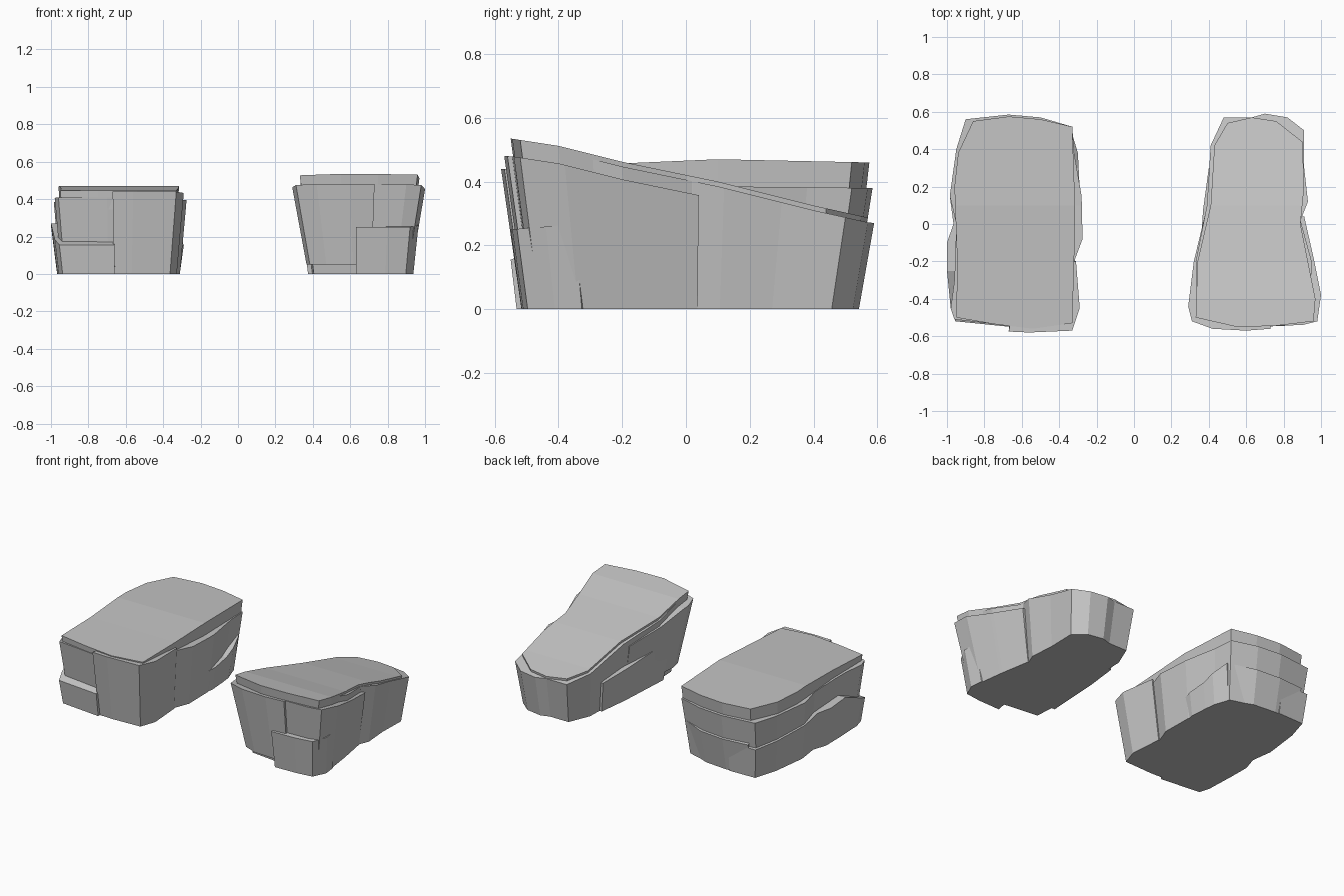
import bpy
import bmesh

cube = bpy.data.objects.get("Cube")
if cube:
    bpy.data.objects.remove(cube, do_unlink=True)

stone = bpy.data.materials.new("grey stone")
stone.use_nodes = True
stone.diffuse_color = (0.55, 0.55, 0.55, 1)
stone.node_tree.nodes["Principled BSDF"].inputs["Base Color"].default_value = (0.55, 0.55, 0.55, 1)


def height(profile, y):
    """Height of a surface profile made of (y, z) points."""
    if y <= profile[0][0]:
        return profile[0][1]
    for (y0, z0), (y1, z1) in zip(profile, profile[1:]):
        if y <= y1:
            return z0 + (z1 - z0) * (y - y0) / (y1 - y0)
    return profile[-1][1]


def chunk(name, centre, outline, profile, drop=0.0, bottom=0.0, thick=None, taper=(0.4, 0.25)):
    """Slab following a sloping top and narrowing downwards about the rock's centre."""
    bm = bmesh.new()
    base = bm.faces.new([bm.verts.new((x, y, 0)) for x, y in outline])
    res = bmesh.ops.extrude_face_region(bm, geom=[base])
    for v in res["geom"]:
        if isinstance(v, bmesh.types.BMVert):
            v.co.z = 1
    # crease lines where the top surface bends
    for y, _ in profile[1:-1]:
        bmesh.ops.bisect_plane(bm, geom=bm.verts[:] + bm.edges[:] + bm.faces[:],
                               plane_co=(0, y, 0), plane_no=(0, 1, 0))
    for v in bm.verts:
        top = height(profile, v.co.y) - drop
        if v.co.z > 0.5:
            v.co.z = top
        else:
            low = top - thick if thick else bottom
            v.co.x = centre + (v.co.x - centre) * (1 - taper[0] * (top - low))
            v.co.y *= 1 - taper[1] * (top - low)
            v.co.z = low
    bmesh.ops.recalc_face_normals(bm, faces=bm.faces[:])
    mesh = bpy.data.meshes.new(name)
    bm.to_mesh(mesh)
    bm.free()
    mesh.materials.append(stone)
    obj = bpy.data.objects.new(name, mesh)
    bpy.context.collection.objects.link(obj)


# Sloping rock
c = 0.66
slope = [(-.55, .535), (-.4, .512), (-.2, .462), (.1, .40), (.4, .325), (.58, .285)]
chunk("sloping_rock_cap", c,
      [(.33, -.5), (.55, -.55), (.75, -.545), (.96, -.52), (.97, -.4), (.92, -.15), (.89, 0),
       (.91, .2), (.9, .44), (.76, .55), (.63, .57), (.5, .54), (.43, .42), (.41, .1), (.34, -.2)],
      slope, thick=.1)
chunk("sloping_rock_body", c,
      [(.34, -.5), (.7, -.54), (.94, -.5), (.95, -.2), (.89, .02), (.93, .12), (.91, .3), (.91, .5),
       (.82, .57), (.7, .59), (.63, .57), (.48, .57), (.41, .42), (.39, .1), (.33, -.2)],
      slope, drop=.015, taper=(.4, .3))
chunk("sloping_rock_front_left", c,
      [(.29, -.44), (.31, -.52), (.42, -.56), (.6, -.57), (.73, -.56), (.72, -.3), (.6, 0),
       (.38, .05), (.32, -.2)],
      slope, drop=.055, bottom=.05, taper=(.5, .25))
chunk("sloping_rock_front_right", c,
      [(.72, -.3), (.72, -.545), (.9, -.54), (.98, -.52), (1.0, -.38), (.96, -.18), (.91, .04), (.72, .04)],
      slope, drop=.055, taper=(.5, .25))
chunk("sloping_rock_front_foot", c,
      [(.63, -.55), (.8, -.545), (.92, -.53), (.965, -.44), (.955, -.35), (.7, -.2)],
      [(-.55, .25), (-.3, .27)], taper=(.35, .25))
chunk("sloping_rock_left_foot", c,
      [(.34, -.32), (.5, -.32), (.5, .3), (.4, .3), (.37, .08)],
      [(-.32, .27), (.3, .2)], taper=(.4, .25))

# Level rock
c = -0.635
level = [(-.56, .445), (-.2, .457), (.1, .47), (.57, .46)]
chunk("level_rock_cap", c,
      [(-.95, -.5), (-.75, -.535), (-.54, -.56), (-.33, -.53), (-.32, -.2), (-.315, .1), (-.33, .52),
       (-.5, .56), (-.67, .575), (-.86, .55), (-.94, .38), (-.96, .2), (-.945, -.2)],
      level, thick=.1, taper=(.2, .2))
chunk("level_rock_body", c,
      [(-.98, -.45), (-.96, -.51), (-.7, -.54), (-.34, -.55), (-.3, -.42), (-.32, -.2), (-.275, -.08),
       (-.28, .15), (-.32, .38), (-.33, .52), (-.5, .57), (-.67, .585), (-.9, .56), (-.95, .4),
       (-.985, .15), (-.95, 0), (-.96, -.3)],
      [(-.56, .41), (-.2, .40), (.1, .385), (.57, .38)], taper=(.25, .27))
chunk("level_rock_front_right", c,
      [(-.67, -.575), (-.56, -.58), (-.33, -.57), (-.29, -.45), (-.31, -.2), (-.6, -.2)],
      [(-.58, .44), (-.2, .42)], taper=(.25, .25))
chunk("level_rock_left_foot", c,
      [(-.955, -.52), (-.66, -.55), (-.66, 0), (-.7, .56), (-.9, .555), (-.95, .4), (-.985, .15),
       (-.965, 0), (-1, -.1), (-1, -.25), (-.98, -.45)],
      [(-.52, .155), (-.25, .27), (.2, .23), (.56, .2)], taper=(.35, .22))
chunk("level_rock_back_foot", c,
      [(-.8, .4), (-.4, .4), (-.35, .5), (-.5, .56), (-.67, .575), (-.85, .56)],
      [(.4, .25), (.57, .22)], taper=(.3, .35))
chunk("level_rock_right_foot", c,
      [(-.6, .08), (-.31, .08), (-.29, .18), (-.3, .38), (-.33, .48), (-.6, .48)],
      [(.08, .14), (.3, .17), (.48, .24)], taper=(.4, .2))
